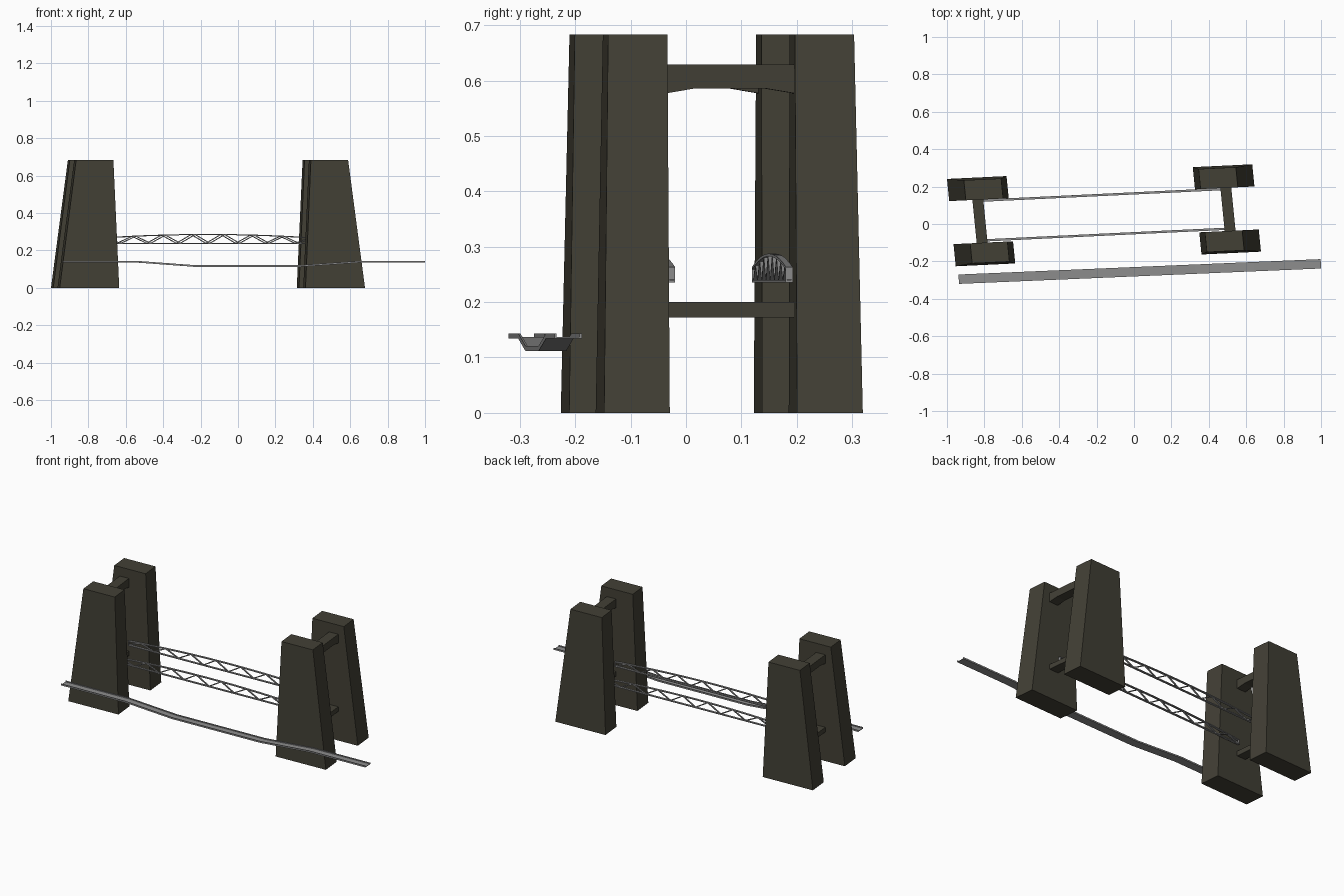
import bpy, bmesh
from mathutils import Matrix, Vector

if "Cube" in bpy.data.objects:
    bpy.data.objects.remove(bpy.data.objects["Cube"])

# The bridge plan is slightly rotated and skewed: local (u, v) -> world (x, y)
CU, CV = -0.155, 0.054
SKEW = Matrix(((1, -0.1, 0, 0), (0.048, 1, 0, 0), (0, 0, 1, 0), (0, 0, 0, 1))) @ \
    Matrix.Translation((CU, CV, 0))

stone = bpy.data.materials.new("dark_stone")
stone.diffuse_color = (0.055, 0.051, 0.036, 1)
stone.use_nodes = True
stone.node_tree.nodes["Principled BSDF"].inputs["Base Color"].default_value = stone.diffuse_color
steel = bpy.data.materials.new("grey_steel")
steel.diffuse_color = (0.27, 0.27, 0.27, 1)
steel.use_nodes = True
steel.node_tree.nodes["Principled BSDF"].inputs["Base Color"].default_value = steel.diffuse_color


def finish(bm, name, mat, skew=True):
    if skew:
        bm.transform(SKEW)
    bmesh.ops.recalc_face_normals(bm, faces=bm.faces)
    me = bpy.data.meshes.new(name)
    bm.to_mesh(me)
    bm.free()
    me.materials.append(mat)
    ob = bpy.data.objects.new(name, me)
    bpy.context.collection.objects.link(ob)
    return ob


def loft(bm, rings):
    """Closed solid through a list of rings with equal point counts."""
    vs = [[bm.verts.new(p) for p in r] for r in rings]
    n = len(rings[0])
    for a, b in zip(vs, vs[1:]):
        for i in range(n):
            j = (i + 1) % n
            bm.faces.new((a[i], a[j], b[j], b[i]))
    bm.faces.new(vs[0])
    bm.faces.new(vs[-1])


def rect(u0, u1, v0, v1, z):
    return [(u0, v0, z), (u1, v0, z), (u1, v1, z), (u0, v1, z)]


def bar(bm, a, b, v0, v1, h):
    """Flat bar between two (u, z) points, h tall, spanning v0..v1."""
    d = Vector((b[0] - a[0], b[1] - a[1])).normalized()
    n = Vector((-d.y, d.x)) * h / 2
    ring = [(a[0] - n.x, a[1] - n.y), (b[0] - n.x, b[1] - n.y),
            (b[0] + n.x, b[1] + n.y), (a[0] + n.x, a[1] + n.y)]
    loft(bm, [[(u, v, z) for u, z in ring] for v in (v0, v1)])


# Four tapered towers
for su, side in ((-1, "left"), (1, "right")):
    for sv, end in ((-1, "front"), (1, "back")):
        bm = bmesh.new()
        loft(bm, [rect(su * 0.498, su * 0.816, sv * 0.115, sv * 0.2335, 0),
                  rect(su * 0.528, su * 0.727, sv * 0.115, sv * 0.222, 0.683)])
        finish(bm, f"tower_{end}_{side}", stone)

# Cross beams joining each pair of towers: plain below, haunched above
lower = [(-0.115, 0.172), (0.115, 0.172), (0.115, 0.2), (-0.115, 0.2)]
upper = [(-0.115, 0.577), (-0.062, 0.586), (0.062, 0.586), (0.115, 0.577),
         (0.115, 0.629), (-0.115, 0.629)]
for su, side in ((-1, "left"), (1, "right")):
    for name, prof in (("lower_beam", lower), ("upper_beam", upper)):
        bm = bmesh.new()
        loft(bm, [[(su * 0.663 + d, v, z) for v, z in prof] for d in (-0.029, 0.029)])
        finish(bm, f"{name}_{side}", stone)

# Bowed trusses: flat bottom chord, arched top chord, zigzag web
HALF, N = 0.634, 16


def arch(u):
    return 0.285 - 0.024 * (u / HALF) ** 2


for v0, v1, end in ((-0.109, -0.097, "front"), (0.103, 0.115, "back")):
    bm = bmesh.new()
    bar(bm, (-HALF, 0.2375), (HALF, 0.2375), v0, v1, 0.005)
    us = [-HALF + 2 * HALF * i / N for i in range(N + 1)]
    for i in range(N):
        a, b = us[i], us[i + 1]
        bar(bm, (a, arch(a)), (b, arch(b)), v0, v1, 0.005)
        za, zb = (0.238, arch(b)) if i % 2 == 0 else (arch(a), 0.238)
        bar(bm, (a, za), (b, zb), v0 + 0.002, v1 - 0.002, 0.005)
    for u in (-HALF + 0.0025, HALF - 0.0025):
        bar(bm, (u, 0.237), (u, arch(u)), v0, v1, 0.005)
    finish(bm, f"truss_{end}", steel)

# Sagging channel walkway in front: U section swept along a polyline
path = [(-0.937, 0.134), (-0.53, 0.134), (-0.23, 0.112), (0.33, 0.112),
        (0.64, 0.134), (0.999, 0.134)]
section = [(-0.025, 0), (0.025, 0), (0.025, 0.009), (0.021, 0.009),
           (0.021, 0.003), (-0.021, 0.003), (-0.021, 0.009), (-0.025, 0.009)]
bm = bmesh.new()
loft(bm, [[(x - 0.0425 * w, -0.2553 + 0.0425 * x + w, z + h) for w, h in section]
          for x, z in path])
finish(bm, "walkway_channel", steel, skew=False)
